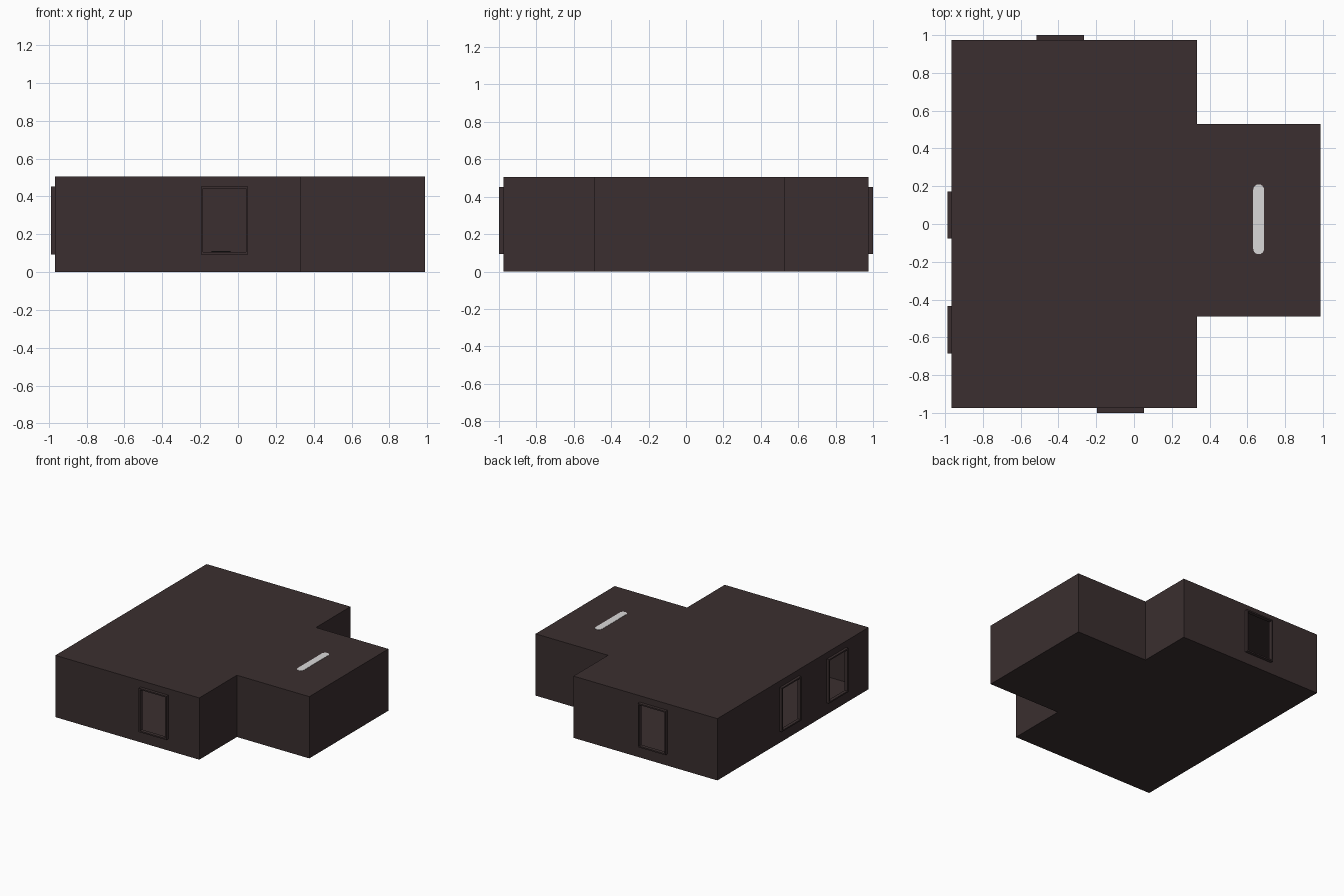
import bpy, bmesh, math
from mathutils import Matrix, Vector

if "Cube" in bpy.data.objects:
    bpy.data.objects.remove(bpy.data.objects["Cube"])


def material(name, rgb):
    m = bpy.data.materials.new(name)
    m.diffuse_color = (*rgb, 1)
    m.use_nodes = True
    m.node_tree.nodes["Principled BSDF"].inputs["Base Color"].default_value = m.diffuse_color
    return m


WALL = material("dark brown", (0.043, 0.028, 0.029))
WHITE = material("lamp white", (0.70, 0.69, 0.69))
BLACK = material("near black", (0.008, 0.008, 0.008))


def make_object(name, bm, mat):
    bmesh.ops.recalc_face_normals(bm, faces=bm.faces)
    me = bpy.data.meshes.new(name)
    bm.to_mesh(me)
    bm.free()
    ob = bpy.data.objects.new(name, me)
    bpy.context.collection.objects.link(ob)
    me.materials.append(mat)
    return ob


def prism(name, pts, z0, z1, mat):
    bm = bmesh.new()
    face = bm.faces.new([bm.verts.new((x, y, z0)) for x, y in pts])
    up = bmesh.ops.extrude_face_region(bm, geom=[face])["geom"]
    bmesh.ops.translate(bm, vec=(0, 0, z1 - z0),
                        verts=[v for v in up if isinstance(v, bmesh.types.BMVert)])
    return make_object(name, bm, mat)


def box(name, center, size, mat):
    bm = bmesh.new()
    bmesh.ops.create_cube(bm, size=1)
    bmesh.ops.scale(bm, vec=size, verts=bm.verts)
    bmesh.ops.translate(bm, vec=center, verts=bm.verts)
    return make_object(name, bm, mat)


# hollow T-shaped room with thin walls, floor and ceiling
XL, XM, XR, Y, H = -0.966, 0.333, 0.987, 0.975, 0.504
plan = [(XL, -Y), (XM, -Y), (XM, -0.49), (XR, -0.49),
        (XR, 0.53), (XM, 0.53), (XM, Y), (XL, Y)]
room = prism("room_shell", plan, 0, H, WALL)
solid = room.modifiers.new("thickness", "SOLIDIFY")
solid.thickness = 0.005
solid.offset = -1
solid.use_even_offset = True

# open window frames standing proud of the walls, with matching openings
W, Z0, Z1, RIM = 0.25, 0.094, 0.452, 0.011


def window(name, pos, turn, depth):
    place = Matrix.Translation(pos) @ Matrix.Rotation(turn, 4, 'Z')
    h = W / 2
    loops = []
    bm = bmesh.new()
    for inset, y in ((0, 0.004), (0, -depth), (RIM, -depth), (RIM, 0.004)):
        a, lo, hi = h - inset, Z0 + inset, Z1 - inset
        loops.append([bm.verts.new(place @ Vector((x, y, z)))
                      for x, z in ((-a, lo), (a, lo), (a, hi), (-a, hi))])
    for k in range(4):
        p, q = loops[k], loops[(k + 1) % 4]
        for i in range(4):
            j = (i + 1) % 4
            bm.faces.new((p[i], p[j], q[j], q[i]))
    make_object(name + "_frame", bm, WALL)

    cutter = box(name + "_cutter", (0, 0, (Z0 + Z1) / 2),
                 (W - 2 * RIM, 0.1, Z1 - Z0 - 2 * RIM), WALL)
    cutter.data.transform(place)
    cutter.hide_render = True
    cutter.hide_viewport = False
    cutter.display_type = 'WIRE'
    cut = room.modifiers.new(name, "BOOLEAN")
    cut.operation = 'DIFFERENCE'
    cut.solver = 'EXACT'
    cut.object = cutter


window("front_window", (-0.071, -Y, 0), 0, 0.025)
window("back_window", (-0.390, Y, 0), math.pi, 0.025)
window("left_window_a", (XL, 0.048, 0), -math.pi / 2, 0.021)
window("left_window_b", (XL, -0.560, 0), -math.pi / 2, 0.021)

# long rounded lamp set in the ceiling
cx, cy, r, half = 0.660, 0.025, 0.029, 0.156
pts = []
for s, a0 in ((1, 0), (-1, math.pi)):
    for i in range(9):
        a = a0 + math.pi * i / 8
        pts.append((cx + r * math.cos(a), cy + s * half + r * math.sin(a)))
prism("ceiling_lamp", pts, 0.475, H + 0.002, WHITE)

# low dark block on the floor, just seen through the front window
box("floor_block", (-0.09, 0.1, 0.058), (0.10, 0.10, 0.106), BLACK)
